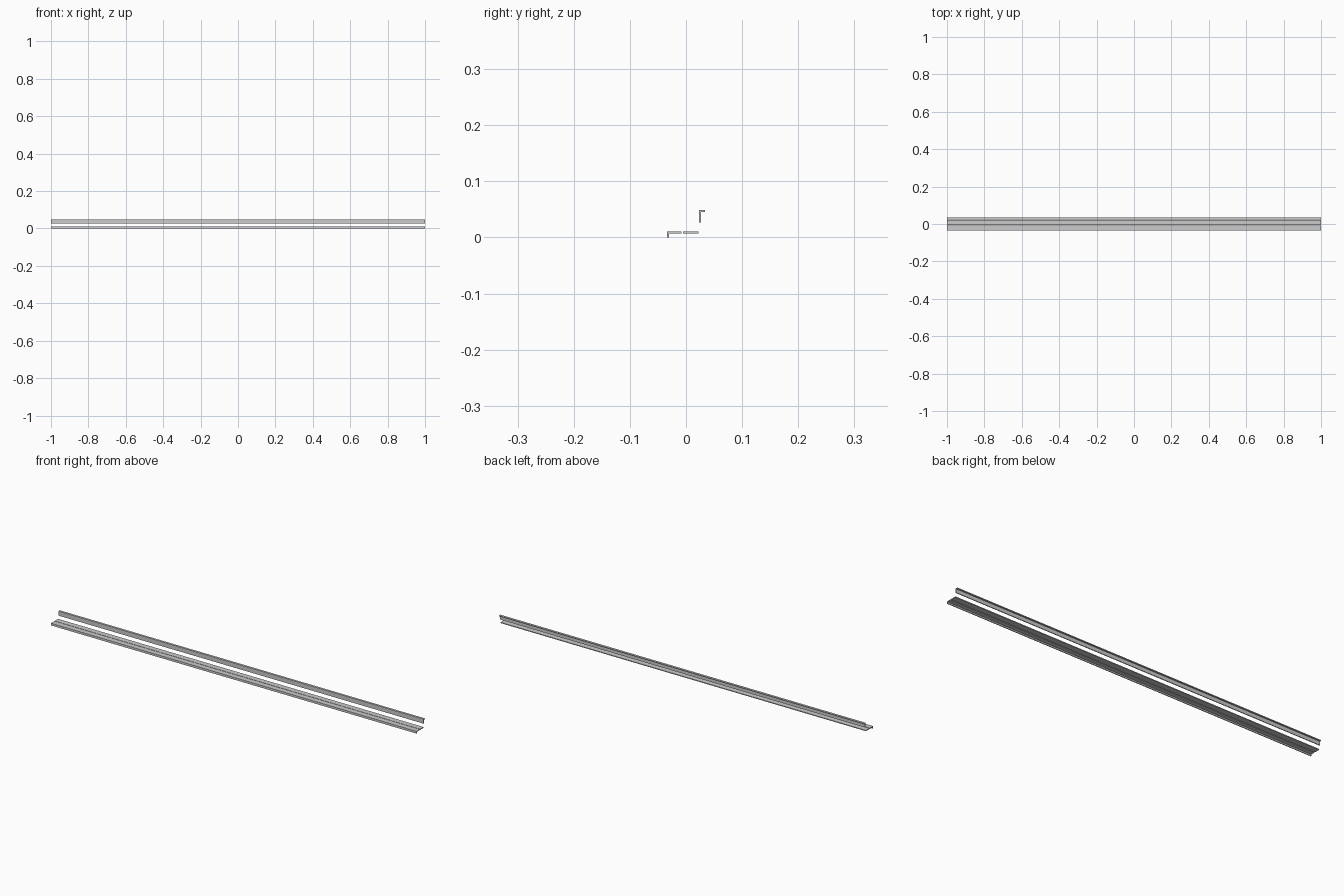
import bpy, bmesh

if "Cube" in bpy.data.objects:
    bpy.data.objects.remove(bpy.data.objects["Cube"])

HALF = 1.0   # half length along x


def extrude_profile(name, pts):
    """Extrude a closed (y, z) profile along x over the full length."""
    bm = bmesh.new()
    face = bm.faces.new([bm.verts.new((-HALF, y, z)) for y, z in pts])
    ext = bmesh.ops.extrude_face_region(bm, geom=[face])
    verts = [g for g in ext["geom"] if isinstance(g, bmesh.types.BMVert)]
    bmesh.ops.translate(bm, verts=verts, vec=(2 * HALF, 0, 0))
    bmesh.ops.recalc_face_normals(bm, faces=bm.faces)
    mesh = bpy.data.meshes.new(name)
    bm.to_mesh(mesh)
    bm.free()
    obj = bpy.data.objects.new(name, mesh)
    bpy.context.collection.objects.link(obj)
    return obj


def angle_profile(y0, y1, z0, z1, t):
    """L section: upright leg at y0, flange along the top to y1."""
    return [(y0, z0), (y0 + t, z0), (y0 + t, z1 - t),
            (y1, z1 - t), (y1, z1), (y0, z1)]


T = 0.004  # sheet thickness

# front nosing with a down-turned lip
extrude_profile("front_nosing", angle_profile(-0.034, -0.008, 0.0, 0.011, T))

# flat strip behind the nosing
extrude_profile("flat_strip", [(-0.0055, 0.007), (0.022, 0.007),
                               (0.022, 0.011), (-0.0055, 0.011)])

# raised back angle
extrude_profile("back_angle", angle_profile(0.023, 0.034, 0.027, 0.049, T))
